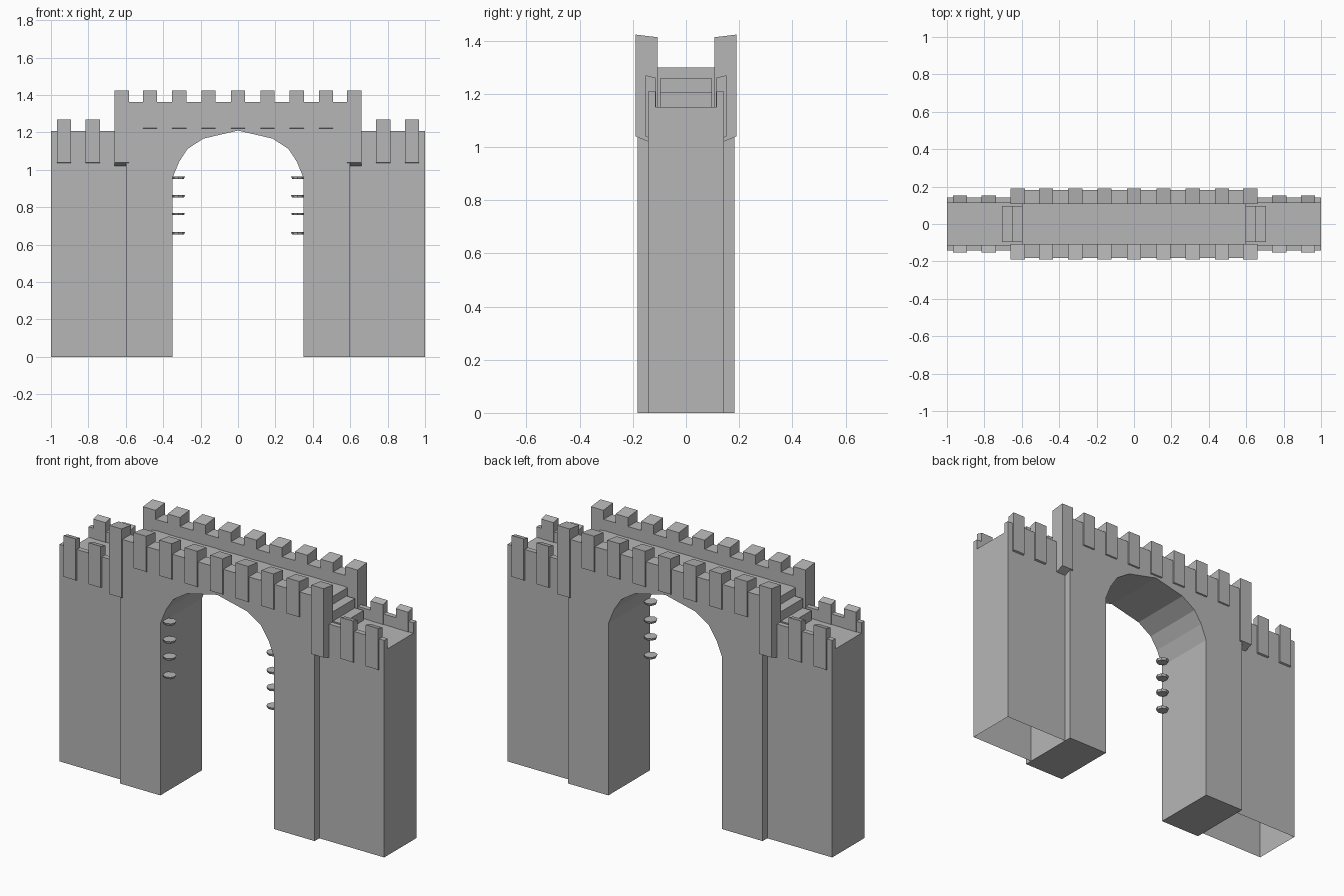
import bpy, bmesh
from mathutils import Vector

cube = bpy.data.objects.get("Cube")
if cube:
    bpy.data.objects.remove(cube, do_unlink=True)

STONE = (0.47, 0.47, 0.47, 1)
stone = bpy.data.materials.new("grey stone")
stone.use_nodes = True
stone.diffuse_color = STONE
stone.node_tree.nodes["Principled BSDF"].inputs["Base Color"].default_value = STONE


def finish(name, bm):
    mesh = bpy.data.meshes.new(name)
    bm.to_mesh(mesh)
    bm.free()
    mesh.materials.append(stone)
    obj = bpy.data.objects.new(name, mesh)
    bpy.context.collection.objects.link(obj)
    return obj


def prism(name, profile, start, end, axis="x", open_when=None):
    """Extrude a closed profile (other axis, z) along x or y."""
    bm = bmesh.new()

    def place(t, p):
        return (t, p[0], p[1]) if axis == "x" else (p[0], t, p[1])

    rings = [[bm.verts.new(place(t, p)) for p in profile] for t in (start, end)]
    a, b = rings
    bm.faces.new(a)
    bm.faces.new(b[::-1])
    n = len(profile)
    for i in range(n):
        j = (i + 1) % n
        bm.faces.new((a[i], b[i], b[j], a[j]))
    bmesh.ops.recalc_face_normals(bm, faces=bm.faces[:])
    if open_when:
        hidden = [f for f in bm.faces if open_when(f)]
        bmesh.ops.delete(bm, geom=hidden, context="FACES")
    return finish(name, bm)


def merlon(name, x, width, side, inner, outer, foot, bottom, top):
    """Battlement block with a sloped cap and a sloped underside."""
    profile = [(inner, top - 0.01), (outer, top), (outer, bottom),
               (foot, bottom - 0.4 * (outer - foot)), (inner, bottom - 0.4 * (outer - foot))]
    prism(name, [(side * y, z) for y, z in profile], x - width / 2, x + width / 2)


# Gatehouse with faceted arch
half_arch = [(0.35, 0), (0.35, 0.957), (0.315, 1.043), (0.27, 1.112), (0.185, 1.167)]
outline = ([(0.6, 1.3), (0.6, 0)] + half_arch + [(0, 1.21)]
           + [(-x, z) for x, z in reversed(half_arch)] + [(-0.6, 0), (-0.6, 1.3)])
prism("gatehouse", outline, -0.183, 0.183, axis="y")

# Gatehouse parapets and battlements
for side, face in ((-1, "front"), (1, "back")):
    wall = [(side * y, z) for y, z in ((0.11, 1.3), (0.183, 1.3), (0.183, 1.362), (0.11, 1.362))]
    prism(face + "_parapet", wall, -0.6, 0.6)
    for i in range(-3, 4):
        merlon(face + "_merlon", i * 0.157, 0.076, side, 0.108, 0.19, 0.18, 1.225, 1.423)
    for end in (-1, 1):
        merlon(face + "_corner_merlon", end * 0.622, 0.076, side, 0.108, 0.19, 0.13, 1.04, 1.423)

half_wing = [(0.142, 0), (0.142, 1.208), (0.114, 1.208), (0.114, 1.15)]
wing = half_wing + [(-y, z) for y, z in reversed(half_wing)]


def wing_hidden(face):
    c = face.calc_center_median()
    return c.z < 0.01 or (abs(abs(c.x) - 0.6) < 0.001 and abs(face.normal.x) > 0.9)


# Side wings: hollow below, with battlements, steps and jamb brackets
for end, label in ((-1, "right"), (1, "left")):
    prism(label + "_wing", wing, end * 0.6, end, open_when=wing_hidden)
    for side in (-1, 1):
        for x in (0.777, 0.931):
            merlon(label + "_wing_merlon", end * x, 0.076, side, 0.112, 0.152, 0.13, 1.04, 1.27)

    stairs = [(0.6, 1.15), (0.705, 1.15), (0.705, 1.205), (0.652, 1.205), (0.652, 1.257), (0.6, 1.257)]
    prism(label + "_steps", [(end * x, z) for x, z in stairs], -0.097, 0.097, axis="y")

    for z in (0.66, 0.764, 0.858, 0.958):
        bm = bmesh.new()
        bmesh.ops.create_cone(bm, cap_ends=True, segments=8, radius1=0.03, radius2=0.035, depth=0.013)
        bmesh.ops.translate(bm, verts=bm.verts[:], vec=Vector((end * 0.319, -0.145, z)))
        finish(label + "_bracket", bm)
